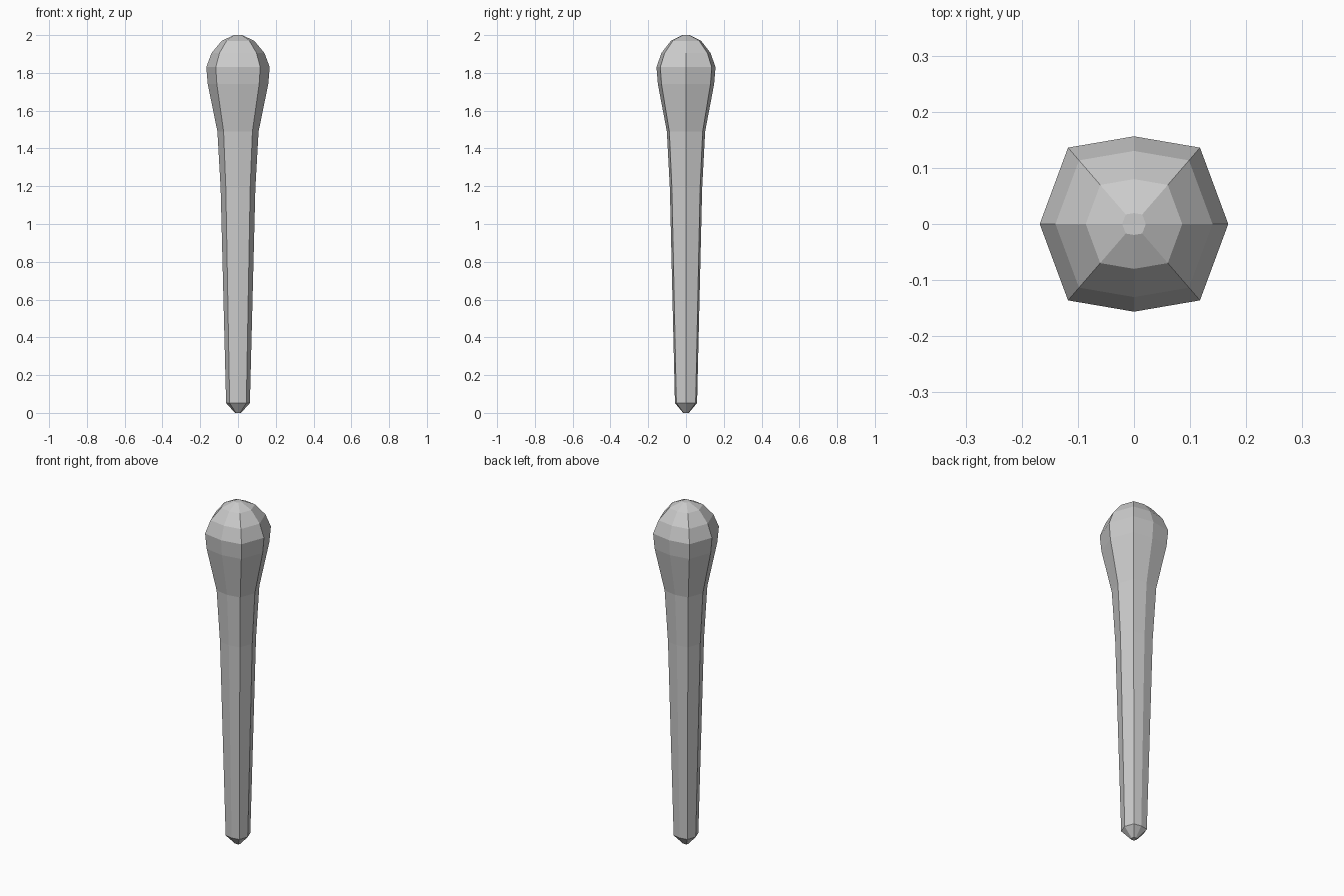
import bpy
import bmesh

if "Cube" in bpy.data.objects:
    bpy.data.objects.remove(bpy.data.objects["Cube"])

# Eight-sided cross-section at unit half-width, slightly flattened front to back
section = [(1, 0), (0.70, 0.81), (0, 0.93), (-0.70, 0.81),
           (-1, 0), (-0.70, -0.81), (0, -0.93), (0.70, -0.81)]

# Club profile from foot to crown: (half-width, height)
profile = [(0.016, 0), (0.063, 0.052), (0.092, 1.19), (0.109, 1.49),
           (0.160, 1.74), (0.168, 1.83), (0.140, 1.905),
           (0.086, 1.97), (0.021, 2.0)]

bm = bmesh.new()
rings = [[bm.verts.new((x * r, y * r, z)) for x, y in section]
         for r, z in profile]

# Flat-faced sides
n = len(section)
for low, high in zip(rings, rings[1:]):
    for i in range(n):
        j = (i + 1) % n
        bm.faces.new((low[i], low[j], high[j], high[i]))

# Small end caps
bm.faces.new(rings[0][::-1])
bm.faces.new(rings[-1])

mesh = bpy.data.meshes.new("club")
bm.to_mesh(mesh)
bm.free()
club = bpy.data.objects.new("club", mesh)
bpy.context.collection.objects.link(club)
